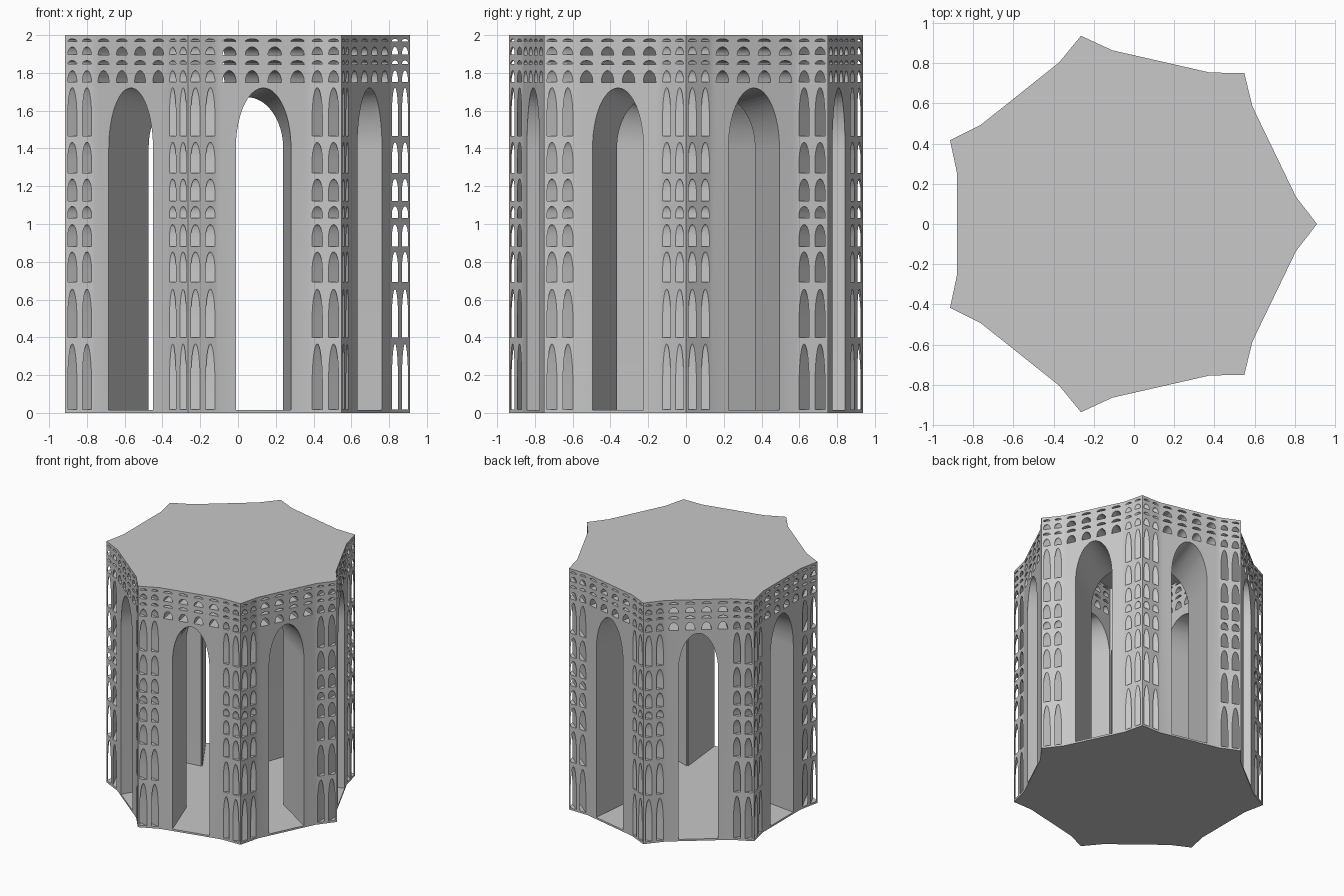
import bpy, bmesh, math
from mathutils import Matrix

SIDES = 7
STEP = math.tau / SIDES
CENTRE_X = -0.05
APOTHEM = 0.829
HEIGHT = 2.0
FLOOR = 0.015

old = bpy.data.objects.get("Cube")
if old:
    bpy.data.objects.remove(old, do_unlink=True)

stone = bpy.data.materials.new("grey_stone")
stone.use_nodes = True
grey = (0.58, 0.58, 0.58, 1)
stone.diffuse_color = grey
stone.node_tree.nodes["Principled BSDF"].inputs["Base Color"].default_value = grey


def arch(half, z0, spring, top, n=16):
    """Arch outline as (offset, height) pairs."""
    pts = [(-half, z0), (half, z0)]
    if spring <= z0:
        spring, pts = z0, []
    for i in range(n + 1):
        a = math.pi * i / n
        pts.append((half * math.cos(a), spring + (top - spring) * math.sin(a)))
    return pts


def loft(bm, ring_a, ring_b, angle=0.0):
    """Closed solid between two matching rings, turned about the axis."""
    turn = Matrix.Rotation(angle, 3, 'Z')
    a, b = ([bm.verts.new(turn @ Matrix.Identity(3) @ v) for v in map(vec, r)]
            for r in (ring_a, ring_b))
    bm.faces.new(a)
    bm.faces.new(b)
    for i in range(len(a)):
        j = (i + 1) % len(a)
        bm.faces.new((a[i], a[j], b[j], b[i]))


def vec(p):
    from mathutils import Vector
    return Vector(p)


def finish(bm, name):
    bmesh.ops.recalc_face_normals(bm, faces=bm.faces)
    mesh = bpy.data.meshes.new(name)
    bm.to_mesh(mesh)
    bm.free()
    mesh.materials.append(stone)
    ob = bpy.data.objects.new(name, mesh)
    ob.location.x = CENTRE_X
    bpy.context.collection.objects.link(ob)
    return ob


def prism(outline, z0, z1, name):
    bm = bmesh.new()
    loft(bm, [(x, y, z0) for x, y in outline], [(x, y, z1) for x, y in outline])
    return finish(bm, name)


def polar(r, a):
    return (r * math.cos(a), r * math.sin(a))


# Star-shaped tower body
star = []
for k in range(SIDES):
    for r, da in ((0.866, -9), (0.96, 0), (0.866, 9)):
        star.append(polar(r, k * STEP + math.radians(da)))
tower = prism(star, 0, HEIGHT, "tower")

# Great arched passages, widening inwards
bm = bmesh.new()
for k in range(SIDES):
    rings = []
    for depth in (-0.02, 0.41):
        half = 0.15 + 0.1225 * depth
        top = 1.72 - 0.12 * depth
        rings.append([(APOTHEM - depth, u, z)
                      for u, z in arch(half, FLOOR, 1.4, top, 32)])
    loft(bm, *rings, (k + 0.5) * STEP)
cutters = [finish(bm, "passage_cutter")]

# Central hall
hall = [polar(0.476, k * STEP) for k in range(SIDES)]
cutters.append(prism(hall, FLOOR, HEIGHT - 0.012, "hall_cutter"))

# Window tiers on the corner piers: bottom, top, straight share of height
tiers = [(FLOOR, 0.366, 0.4), (0.398, 0.655, 0.4), (0.69, 0.852, 0.4),
         (0.88, 0.997, 0.4), (1.03, 1.093, 0.3), (1.12, 1.238, 0.4),
         (1.268, 1.432, 0.4), (1.464, 1.722, 0.4)]
gallery = [(1.75, 1.812, 0), (1.845, 1.865, 0), (1.895, 1.937, 0),
           (1.965, 1.98, 0)]
bm = bmesh.new()
for k in range(SIDES):
    for z0, z1, straight in tiers + gallery:
        z0 = z0 + 0.002
        for r in (0.934, 0.881):
            shape = arch(0.0165, z0, z0 + straight * (z1 - z0), z1)
            loft(bm, [(r + u, -0.15, z) for u, z in shape],
                 [(r + u, 0.15, z) for u, z in shape], k * STEP)
cutters.append(finish(bm, "pier_window_cutter"))

# Gallery windows above the passages
bm = bmesh.new()
for k in range(SIDES):
    for z0, z1, straight in gallery:
        for i in range(4):
            mid = (i - 1.5) * 0.1245
            shape = arch(0.037, z0, z0, z1)
            loft(bm, [(APOTHEM + 0.02, mid + u, z) for u, z in shape],
                 [(APOTHEM - 0.41, mid * 0.82 + u * 0.9, z) for u, z in shape],
                 (k + 0.5) * STEP)
cutters.append(finish(bm, "gallery_window_cutter"))

# Carve the tower
bpy.ops.object.select_all(action='DESELECT')
bpy.context.view_layer.objects.active = tower
tower.select_set(True)
for cutter in cutters:
    cutter.hide_render = True
    cut = tower.modifiers.new(cutter.name, 'BOOLEAN')
    cut.operation = 'DIFFERENCE'
    cut.solver = 'MANIFOLD'
    cut.object = cutter
    bpy.ops.object.modifier_apply(modifier=cut.name)
for cutter in cutters:
    bpy.data.objects.remove(cutter, do_unlink=True)
bpy.ops.object.shade_smooth_by_angle(angle=math.radians(25))
